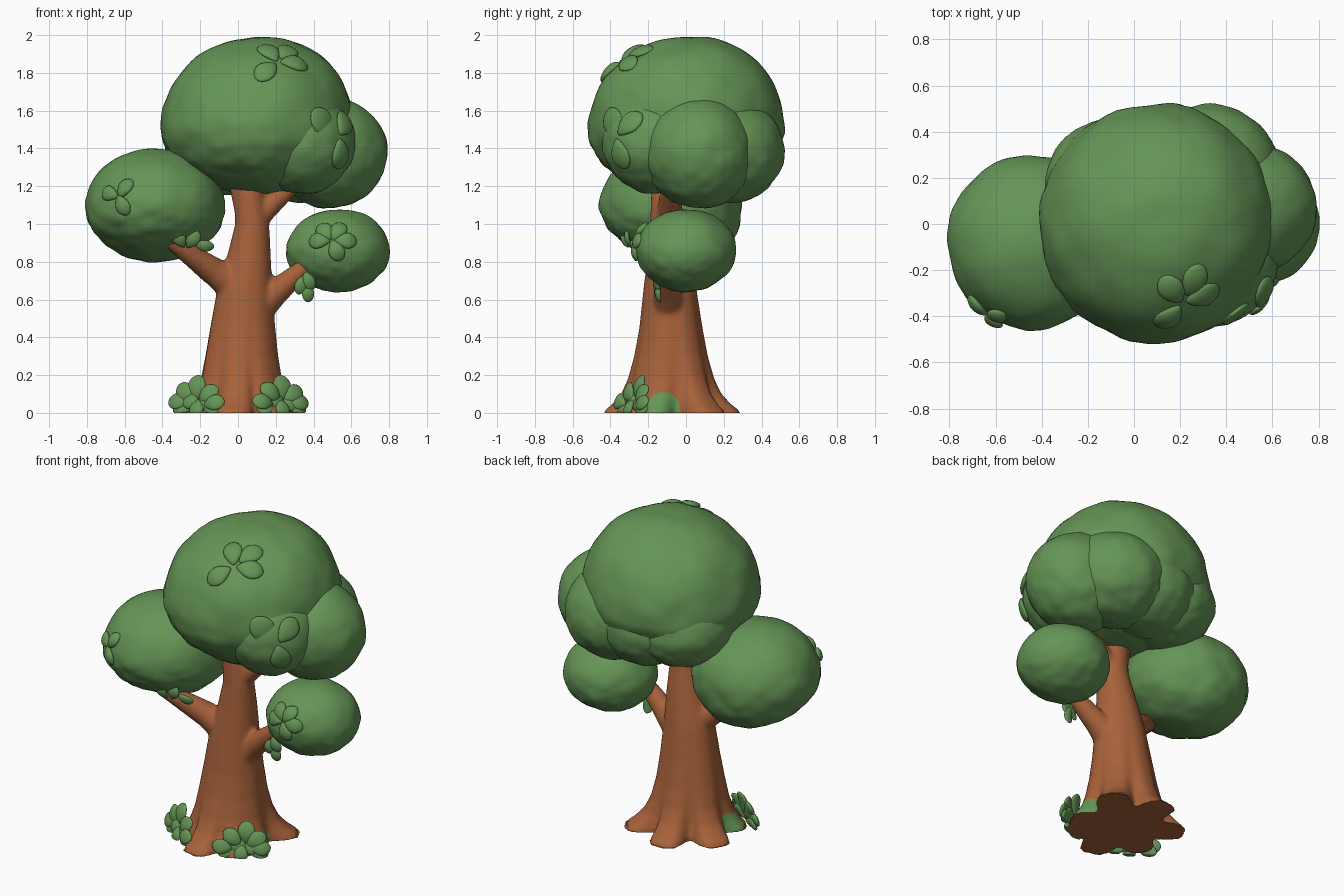
import bpy, bmesh, math, random
from mathutils import Vector, Matrix, noise

if "Cube" in bpy.data.objects:
    bpy.data.objects.remove(bpy.data.objects["Cube"])

random.seed(4)


def material(name, rgb):
    m = bpy.data.materials.new(name)
    m.diffuse_color = (*rgb, 1)
    m.use_nodes = True
    m.node_tree.nodes["Principled BSDF"].inputs["Base Color"].default_value = m.diffuse_color
    return m


GREEN = material("leaf green", (0.13, 0.30, 0.093))
BROWN = material("bark brown", (0.39, 0.122, 0.043))


def finish(bm, name, mats, angle=40):
    me = bpy.data.meshes.new(name)
    bm.to_mesh(me)
    bm.free()
    ob = bpy.data.objects.new(name, me)
    bpy.context.collection.objects.link(ob)
    for m in mats:
        me.materials.append(m)
    bpy.ops.object.select_all(action='DESELECT')
    ob.select_set(True)
    bpy.context.view_layer.objects.active = ob
    bpy.ops.object.shade_smooth_by_angle(angle=math.radians(angle))
    return ob


# ---- Foliage masses: lumpy ellipsoids, (centre, radii, lower z radius)
MASSES = {
    "main_canopy": ((0.10, 0.0, 1.51), (0.51, 0.52, 0.485), 0.36),
    "canopy_right_lobe": ((0.49, 0.07, 1.38), (0.30, 0.29, 0.29), 0.30),
    "canopy_back_right_lobe": ((0.33, 0.22, 1.39), (0.31, 0.30, 0.28), 0.28),
    "canopy_back_lobe": ((0.12, 0.22, 1.40), (0.32, 0.29, 0.27), 0.27),
    "canopy_back_left_lobe": ((-0.08, 0.15, 1.40), (0.31, 0.31, 0.27), 0.25),
    "canopy_front_right_lobe": ((0.34, -0.16, 1.43), (0.28, 0.28, 0.27), 0.27),
    "left_foliage": ((-0.44, -0.08, 1.09), (0.37, 0.38, 0.31), 0.29),
    "right_foliage": ((0.53, 0.0, 0.86), (0.275, 0.265, 0.22), 0.22),
}


def surface(mass, d):
    """Point on the lumpy surface of a mass in unit direction d."""
    centre, radii, low = MASSES[mass]
    c = Vector(centre)
    size = radii[0] / 0.5
    puff = 0.4 - noise.voronoi(d * (1 + 0.9 * size) + c * 5)[0][0]
    fine = 0.4 - noise.voronoi(d * (2.2 + 2 * size) + c * 3)[0][0]
    under = 0.012 + 0.03 * min(1, max(0, 0.5 - d.z))
    k = 1.005 + 0.045 * puff + under * fine
    if mass == "main_canopy" and d.z > 0:      # fuller at the back right
        lean = d.x + 0.8 * d.y
        k += d.z * lean * (0.06 if lean > 0 else 0.02)
    rz = radii[2] if d.z > 0 else low
    p = Vector((d.x * radii[0], d.y * radii[1], d.z * rz)) * k
    if mass == "left_foliage" and d.z < 0:     # underside hangs lower at the back
        p.z += 0.06 * d.z * d.y
    return c + p


for mass in MASSES:
    bm = bmesh.new()
    bmesh.ops.create_icosphere(bm, subdivisions=5, radius=1)
    for v in bm.verts:
        v.co = surface(mass, v.co.normalized())
    finish(bm, mass, [GREEN])


# ---- Trunk with flared roots, limbs and branches fused by remeshing
ROOTS = [(-22, .09), (40, .16), (95, .15), (152, .14), (208, .10), (262, .14), (308, .10)]
RINGS = [(0, .02, -.08, .22, .22), (.04, .02, -.08, .217, .217), (.1, .02, -.08, .208, .208),
         (.18, .02, -.08, .20, .20), (.3, .02, -.08, .188, .182), (.45, .025, -.08, .170, .16),
         (.65, .035, -.085, .145, .137), (.85, .06, -.09, .112, .110),
         (1.0, .075, -.1, .09, .09), (1.15, .06, -.105, .08, .08), (1.32, .03, -.09, .08, .075)]
bm = bmesh.new()
N = 72
rows = []
for z, cx, cy, rx, ry in RINGS:
    row = []
    for i in range(N):
        a = 360 * i / N
        bump = 0
        for ra, h in ROOTS:
            d = (a - ra + 180) % 360 - 180
            bump = max(bump, h * math.exp(-(d / 22) ** 4))
        bump *= math.exp(-z / 0.09) + 0.08 * max(0, 1 - z)
        t = math.radians(a)
        row.append(bm.verts.new((cx + (rx + bump) * math.cos(t), cy + (ry + bump) * math.sin(t), z)))
    rows.append(row)
for lo, hi in zip(rows, rows[1:]):
    for i in range(N):
        j = (i + 1) % N
        bm.faces.new((lo[i], lo[j], hi[j], hi[i]))
bm.faces.new(rows[0][::-1])
bm.faces.new(rows[-1])


def limb(a, b, r1, r2):
    a, b = Vector(a), Vector(b)
    d = b - a
    m = Matrix.Translation((a + b) / 2) @ d.to_track_quat('Z', 'Y').to_matrix().to_4x4()
    bmesh.ops.create_cone(bm, cap_ends=True, segments=20, radius1=r1, radius2=r2,
                          depth=d.length, matrix=m)


limb((0.0, -.09, .66), (-.17, -.15, .78), .10, .065)
limb((-.13, -.135, .75), (-.37, -.275, .92), .075, .04)
limb((.08, -.09, .54), (.23, -.1, .66), .10, .062)
limb((.19, -.1, .63), (.40, -.13, .81), .072, .04)
limb((.07, -.1, 1.0), (.32, -.08, 1.24), .065, .045)
limb((.07, -.1, 1.0), (-.02, -.1, 1.32), .075, .05)
trunk = finish(bm, "trunk", [BROWN, GREEN])
mod = trunk.modifiers.new("fuse", 'REMESH')
mod.mode = 'VOXEL'
mod.voxel_size = 0.014
bpy.ops.object.modifier_apply(modifier="fuse")
mod = trunk.modifiers.new("soften", 'SMOOTH')
mod.iterations = 5
bpy.ops.object.modifier_apply(modifier="soften")
for v in trunk.data.vertices:
    if v.co.z < 0.014:
        v.co.z = 0
# mossy root tips at both sides
for p in trunk.data.polygons:
    c = p.center
    p.material_index = int(c.z > 0.001 and abs(c.x - .02) > 0.2
                           and ((c.y + .12) / .085) ** 2 + ((c.z - .03) / .08) ** 2 < 1)
bpy.ops.object.shade_smooth_by_angle(angle=math.radians(50))


# ---- Leaves: flat teardrop pads
def leaf(bm, centre, direction, normal, length, width, thick=0.03):
    n = Vector(normal).normalized()
    d = Vector(direction)
    d = (d - n * d.dot(n)).normalized()
    s = n.cross(d)
    m = Matrix((d, s, n)).transposed()
    for v in bmesh.ops.create_icosphere(bm, subdivisions=3, radius=1)['verts']:
        x, y, z = v.co
        taper = 1 + 0.25 * x - 0.25 * x * x
        v.co = Vector(centre) + m @ Vector((x * length / 2, y * taper * width / 2,
                                           z * thick / 2 - 0.012 * x * x))


def on_front(mass, x, z):
    """Point and normal on the front of a mass at the given x and z."""
    c, r, low = MASSES[mass]
    rz = r[2] if z > c[2] else low
    u, w = (x - c[0]) / r[0], (z - c[2]) / rz
    d = Vector((u, -math.sqrt(max(0.02, 1 - u * u - w * w)), w)).normalized()
    return surface(mass, d), Vector((d.x / r[0], d.y / r[1], d.z / rz)).normalized()


def cluster(name, mass, hub, spots, length, width):
    bm = bmesh.new()
    h, _ = on_front(mass, *hub)
    for x, z in spots:
        p, n = on_front(mass, x, z)
        leaf(bm, p + n * 0.008, p - h, n, length, width, 0.04)
    finish(bm, name, [GREEN])


cluster("top_leaves", "main_canopy", (.21, 1.86), [(.15, 1.81), (.165, 1.91), (.30, 1.85), (.26, 1.91)], .16, .11)
cluster("canopy_side_leaves", "main_canopy", (.49, 1.46), [(.45, 1.53)], .2, .14)
cluster("lobe_leaves", "canopy_front_right_lobe", (.53, 1.46), [(.56, 1.53), (.54, 1.37)], .17, .12)
cluster("left_leaves", "left_foliage", (-.63, 1.14), [(-.68, 1.16), (-.60, 1.19), (-.61, 1.10)], .12, .08)
cluster("right_leaves", "right_foliage", (.50, .91),
        [(.43, .91), (.46, .96), (.53, .96), (.57, .91), (.52, .86)], .12, .085)

# ---- Leaves on the branch tips
bm = bmesh.new()
for x, y, z, d, w in [(-.31, -.33, .92, (-.3, 0, .6), .07), (-.24, -.31, .915, (.3, 0, .5), .07),
                      (-.18, -.28, .885, (1, 0, -.2), .06)]:
    leaf(bm, (x, y, z), d, (0, -1, -.3), .11, w)
for x, y, z, d in [(.335, -.16, .68, (-.3, 0, -1)), (.37, -.15, .64, (.1, 0, -1)), (.375, -.16, .70, (.4, 0, -1))]:
    leaf(bm, (x, y, z), d, (.2, -1, 0), .11, .065)
finish(bm, "branch_leaves", [GREEN])

# ---- Leafy tufts at the foot of the trunk (offset x, offset z, leaf length)
TUFT = [(.0, .135, .14), (-.06, .11, .13), (.06, .10, .13), (-.10, .06, .12), (.09, .055, .12),
        (-.03, .06, .12), (.04, .05, .12), (-.08, .025, .11), (.08, .025, .11), (0, .025, .11)]
for name, side, hub in [("left_tuft", -1, Vector((-.22, -.26, 0))), ("right_tuft", 1, Vector((.235, -.26, 0)))]:
    bm = bmesh.new()
    for dx, dz, ln in TUFT:
        p = hub + Vector((dx, side * dx * .6 - .4 * (.13 - dz) + random.uniform(-.01, .02), dz))
        leaf(bm, p, (dx * 1.3, side * dx * .6, dz - .035), (side * .5, -1, .5 - 2 * dz), ln, ln * .72, .035)
    for v in bm.verts:
        v.co.z = max(v.co.z, 0)
    finish(bm, name, [GREEN])
